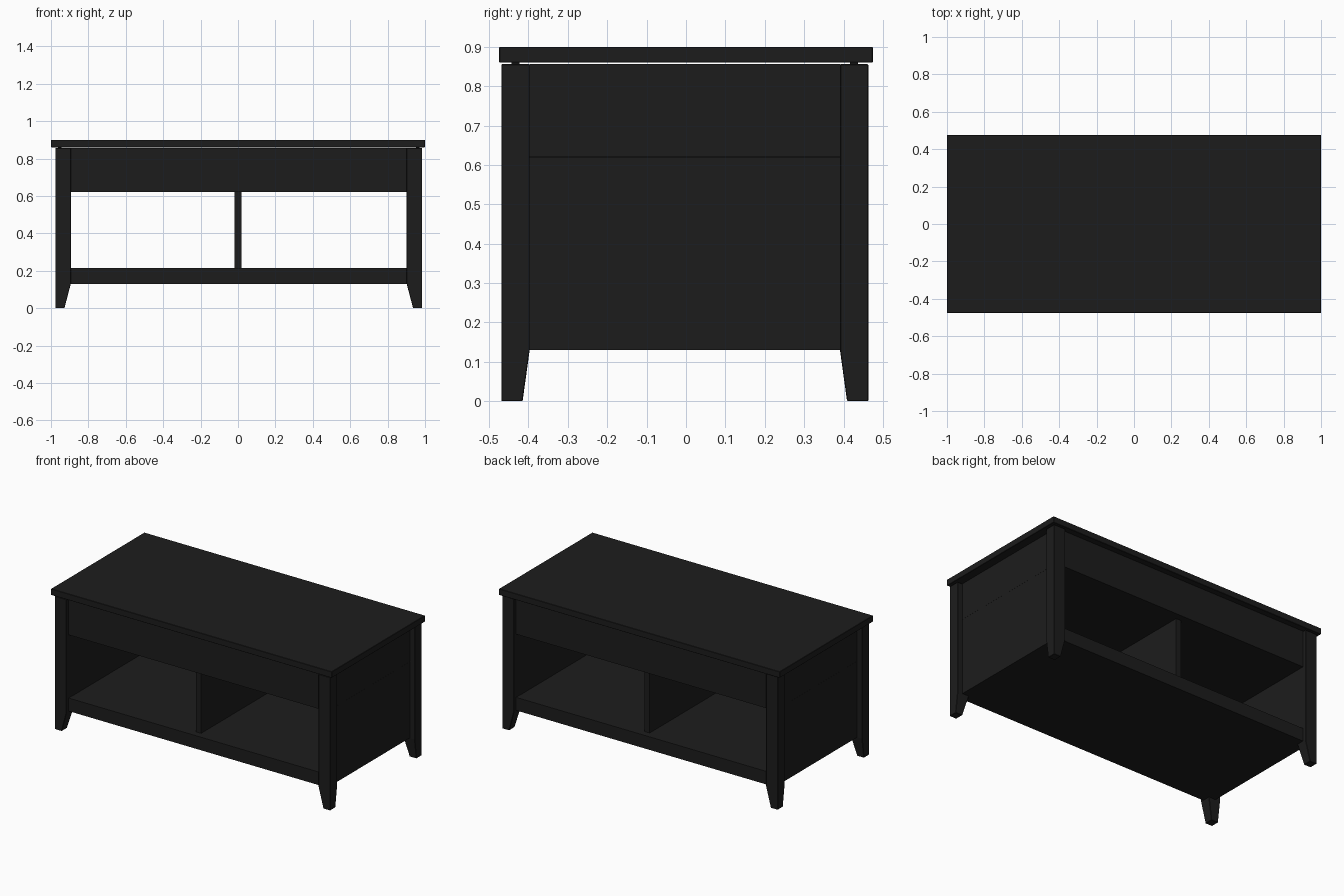
import bpy, bmesh

cube = bpy.data.objects.get("Cube")
if cube:
    bpy.data.objects.remove(cube, do_unlink=True)

black = bpy.data.materials.new("black_wood")
black.use_nodes = True
COLOR = (0.012, 0.012, 0.012, 1)
black.diffuse_color = COLOR
black.node_tree.nodes["Principled BSDF"].inputs["Base Color"].default_value = COLOR


def stack(name, rings, bevel=0, centre=(0.004, -0.003)):
    """Solid through rectangles (x0, x1, y0, y1, z), listed bottom to top."""
    bm = bmesh.new()
    cx, cy = centre
    loops = [[bm.verts.new((x + cx, y + cy, z)) for x, y in ((a, c), (b, c), (b, d), (a, d))]
             for a, b, c, d, z in rings]
    bm.faces.new(loops[0])
    bm.faces.new(loops[-1])
    for low, high in zip(loops, loops[1:]):
        for i in range(4):
            j = (i + 1) % 4
            bm.faces.new((low[i], low[j], high[j], high[i]))
    bmesh.ops.recalc_face_normals(bm, faces=bm.faces)
    mesh = bpy.data.meshes.new(name)
    bm.to_mesh(mesh)
    bm.free()
    mesh.materials.append(black)
    obj = bpy.data.objects.new(name, mesh)
    bpy.context.collection.objects.link(obj)
    if bevel:
        mod = obj.modifiers.new("edge", "BEVEL")
        mod.width = bevel
        mod.segments = 1


def box(name, x, y, z, **options):
    stack(name, [(*x, *y, z[0]), (*x, *y, z[1])], **options)


LEG_X, LEG_Y = 0.981, 0.466      # outer faces of the legs
IN_X, IN_Y = 0.898, 0.394        # inner faces of the legs
BASE, MID, RIM = 0.13, 0.621, 0.856

# Table top
box("table_top", (-1, 1), (-0.475, 0.475), (0.86, 0.9), bevel=0.002, centre=(0, 0))

# Legs, tapered on their inner faces below the body, with small pads on top
for sx, side in ((-1, "right"), (1, "left")):
    for sy, end in ((-1, "front"), (1, "back")):
        def rect(ix, iy, z):
            return (*sorted((sx * ix, sx * LEG_X)), *sorted((sy * iy, sy * LEG_Y)), z)
        stack(f"{end}_{side}_leg",
              [rect(0.932, 0.412, 0), rect(IN_X, IN_Y, BASE), rect(IN_X, IN_Y, RIM)], bevel=0.002)
        px, py = sx * 0.957, sy * 0.43
        box(f"{end}_{side}_pad", (px - 0.01, px + 0.01), (py - 0.01, py + 0.01), (RIM - 0.005, 0.862))

    # Side panels, set back from the legs and flush with their inner faces
    panel_x = sorted((sx * IN_X, sx * 0.946))
    box(f"{side}_lower_panel", panel_x, (-IN_Y, IN_Y), (BASE, MID - 0.0005))
    box(f"{side}_upper_panel", panel_x, (-IN_Y, IN_Y), (MID, RIM))

# Front and back aprons and shelf rails, set back from the legs
for sy, end in ((-1, "front"), (1, "back")):
    rail_y = sorted((sy * 0.444, sy * 0.4))
    box(f"{end}_apron", (-IN_X, IN_X), rail_y, (MID, RIM))
    box(f"{end}_shelf_rail", (-IN_X, IN_X), rail_y, (BASE, 0.214))

# Lower shelf, compartment floor and centre divider
box("lower_shelf", (-IN_X, IN_X), (-0.4, 0.4), (BASE, 0.213))
box("compartment_floor", (-IN_X, IN_X), (-0.4, 0.4), (MID, 0.65))
box("centre_divider", (-0.022, 0.014), (-0.4, 0.4), (0.213, MID))
